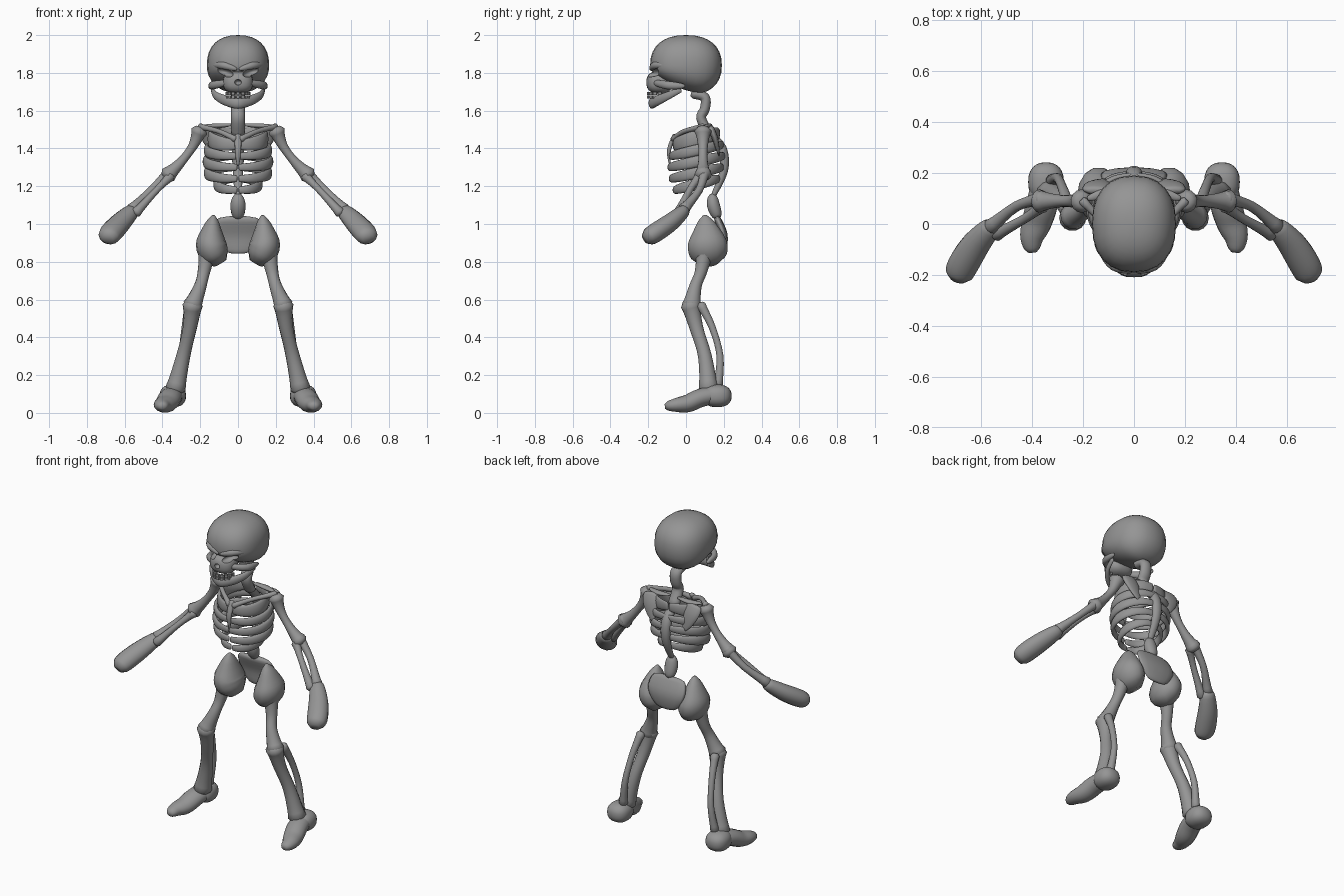
import bpy
import bmesh
from math import sin, cos, pi, radians
from mathutils import Vector, Matrix

default_cube = bpy.data.objects.get("Cube")
if default_cube:
    bpy.data.objects.remove(default_cube, do_unlink=True)

# One plain material for every bone
bone_grey = bpy.data.materials.new("bone_grey")
bone_grey.use_nodes = True
bone_grey.diffuse_color = (0.3, 0.3, 0.3, 1)
shader = bone_grey.node_tree.nodes["Principled BSDF"]
shader.inputs["Base Color"].default_value = bone_grey.diffuse_color

X, Y, Z = Vector((1, 0, 0)), Vector((0, 1, 0)), Vector((0, 0, 1))


def finish(bm, name, smooth=True):
    """Turn a bmesh into a named, shaded object."""
    bmesh.ops.recalc_face_normals(bm, faces=bm.faces)
    for face in bm.faces:
        face.smooth = smooth
    mesh = bpy.data.meshes.new(name)
    bm.to_mesh(mesh)
    bm.free()
    mesh.materials.append(bone_grey)
    obj = bpy.data.objects.new(name, mesh)
    bpy.context.collection.objects.link(obj)
    return obj


def knobby(end, middle, flat=1):
    """Bone thickness: wide at both ends, slender between them."""
    def radii(t):
        radius = middle + (end - middle) * (2 * t - 1) ** 2
        return radius, radius * flat
    return radii


def swell(width, depth, start=.15, end=.85):
    """Bone thickness: part of a sine arch from start to end."""
    def radii(t):
        arch = sin(pi * (start + (end - start) * t))
        return width * arch, depth * arch
    return radii


def smooth_path(points, steps=4):
    """Catmull-Rom curve through the points."""
    points = [Vector(p) for p in points]
    ends = [points[0]] + points + [points[-1]]
    path = []
    for a, b, c, d in zip(ends, ends[1:], ends[2:], ends[3:]):
        for i in range(steps):
            t = i / steps
            path.append(b + (c - a) * (t / 2)
                        + (a * 2 - b * 5 + c * 4 - d) * (t * t / 2)
                        + (b * 3 - a - c * 3 + d) * (t ** 3 / 2))
    return path + [points[-1]]


def loft(name, points, radii, ref=X, side=1, sides=14):
    """Elliptical tube with rounded ends; the first radius lies along ref."""
    path = smooth_path(points)
    last = len(path) - 1
    rings = []
    for i, point in enumerate(path):
        tangent = (path[min(i + 1, last)] - path[max(i - 1, 0)]).normalized()
        u = (ref - tangent * ref.dot(tangent)).normalized()
        v = tangent.cross(u)
        ru, rv = radii(i / last)
        cap = tangent * min(ru, rv) / 2
        if i == 0:
            rings.append((point - cap, u * ru * .6, v * rv * .6))
        rings.append((point, u * ru, v * rv))
        if i == last:
            rings.append((point + cap, u * ru * .6, v * rv * .6))
    bm = bmesh.new()
    loops = []
    for center, u, v in rings:
        angles = [2 * pi * k / sides for k in range(sides)]
        corners = [center + u * cos(a) + v * sin(a) for a in angles]
        loops.append([bm.verts.new((c.x * side, c.y, c.z)) for c in corners])
    for low, high in zip(loops, loops[1:]):
        for k in range(sides):
            bm.faces.new((low[k - 1], low[k], high[k], high[k - 1]))
    bm.faces.new(loops[0])
    bm.faces.new(loops[-1])
    return finish(bm, name)


def pair(name, points, radii, ref=X):
    for prefix, side in (("left_", 1), ("right_", -1)):
        loft(prefix + name, points, radii, ref, side)


def ellipsoid(name, center, size, tilt=0, power=1, lift=0):
    """Rounded mass; power below one squares it, lift raises its lower front."""
    bm = bmesh.new()
    bmesh.ops.create_uvsphere(bm, u_segments=24, v_segments=16, radius=1)
    for vert in bm.verts:
        for axis in range(3):
            value = vert.co[axis]
            vert.co[axis] = abs(value) ** power * (1 if value > 0 else -1)
        if vert.co.z < 0:
            vert.co.z *= 1 - lift * max(0, .5 - vert.co.y)
    matrix = (Matrix.Translation(center) @ Matrix.Rotation(tilt, 4, "Y")
              @ Matrix.Diagonal((*size, 1)))
    bmesh.ops.transform(bm, matrix=matrix, verts=bm.verts)
    return finish(bm, name)


def carve(target, cutters):
    bpy.context.view_layer.objects.active = target
    for cutter in cutters:
        cutter.hide_render = True
        hollow = target.modifiers.new("hollow", "BOOLEAN")
        hollow.operation, hollow.solver, hollow.object = "DIFFERENCE", "EXACT", cutter
        bpy.ops.object.modifier_apply(modifier=hollow.name)
    bpy.ops.object.select_all(action="DESELECT")
    target.select_set(True)
    bpy.ops.object.shade_smooth_by_angle(angle=radians(40))


# Skull with carved eye sockets and nose
cranium = ellipsoid("cranium", (0, 0, 1.84), (.165, .19, .16), power=.86, lift=.35)
upper_jaw = ellipsoid("upper_jaw", (0, -.14, 1.75), (.08, .07, .06), power=.8)
holes = [ellipsoid("socket_cutter", (s * .075, -.2, 1.805), (.052, .07, .024), tilt=-s * .3)
         for s in (1, -1)]
holes.append(ellipsoid("nose_cutter", (0, -.21, 1.75), (.018, .03, .015)))
carve(cranium, holes)
carve(upper_jaw, holes)
for hole in holes:
    bpy.data.objects.remove(hole, do_unlink=True)
pair("brow", [(.13, -.11, 1.84), (.08, -.165, 1.84), (.01, -.185, 1.82)],
     swell(.02, .018), Z)
pair("cheekbone", [(.145, -.01, 1.73), (.13, -.1, 1.735), (.05, -.175, 1.75)],
     swell(.022, .018), Z)

# Lower jaw horseshoe, narrowing from the hinges to the chin
arc = [k * pi / 8 for k in range(-4, 5)]
loft("lower_jaw", [(.135 * sin(a) * abs(sin(a)) ** .4, -.03 - .15 * cos(a), 1.71 - .07 * cos(a))
                   for a in arc], swell(.03, .018), Z)

# Teeth set around the jaw arc
for row_name, height in (("upper", 1.69), ("lower", 1.672)):
    bm = bmesh.new()
    for angle in arc:
        spot = Vector((sin(angle) * .06, -.14 - cos(angle) * .06, height))
        matrix = (Matrix.Translation(spot) @ Matrix.Rotation(angle, 4, "Z")
                  @ Matrix.Diagonal((.018, .014, .016, 1)))
        bmesh.ops.create_cube(bm, size=1, matrix=matrix)
    finish(bm, row_name + "_teeth", smooth=False)

# Spine
loft("neck", [(0, .04, 1.69), (0, .1, 1.67), (0, .1, 1.61), (0, .08, 1.56), (0, .12, 1.48)],
     knobby(.036, .036, flat=.75))
loft("backbone", [(0, .12, 1.48), (0, .19, 1.4), (0, .2, 1.28), (0, .14, 1.14)],
     swell(.032, .026, .3, .85))
loft("lower_backbone", [(0, .14, 1.15), (0, .145, 1.1), (0, .165, 1.04)],
     swell(.04, .035, .2, .75))

# Rib cage: barrel-shaped flat bands that slope down towards the front
for n in range(5):
    bulge = sin(pi * (n + 1) / 6)
    width = .165 * bulge ** .25 - (.03 if n == 4 else 0)
    depth = .09 + .055 * bulge
    height = 1.45 - .06 * n
    hoop = [k * pi / 8 for k in range(9)]
    pair("rib_%d" % (n + 1),
         [(width * sin(a) + .008, .055 + depth * cos(a), height + .03 * cos(a)) for a in hoop],
         swell(.045 if n == 0 else .03, .014, .2, .8), Z)
loft("breastbone", [(0, -.06, 1.47), (0, -.09, 1.39), (0, -.085, 1.31)],
     swell(.018, .012, .4, .9))

# Shoulders
pair("collarbone", [(.015, -.065, 1.45), (.1, -.01, 1.49), (.2, .09, 1.515)],
     knobby(.018, .013), Z)
pair("shoulder_ridge", [(.03, .12, 1.525), (.11, .12, 1.52), (.18, .1, 1.52)],
     swell(.012, .02), Z)
pair("shoulder_blade", [(.15, .13, 1.51), (.14, .155, 1.45), (.11, .175, 1.36)],
     swell(.055, .018, .35, .95))

# Arms: upper bone, paired forearm bones, mitten hand
pair("upper_arm", [(.205, .09, 1.49), (.24, .09, 1.41), (.3, .09, 1.33), (.37, .09, 1.26)],
     knobby(.046, .023), Y)
pair("outer_forearm", [(.36, .1, 1.28), (.46, .07, 1.18), (.56, -.01, 1.08)],
     knobby(.032, .02), Y)
pair("inner_forearm", [(.36, .07, 1.25), (.43, .02, 1.18), (.54, -.04, 1.06)],
     knobby(.028, .018), Y)
pair("hand", [(.56, -.01, 1.07), (.62, -.08, 1.01), (.67, -.16, .955), (.685, -.2, .93)],
     swell(.062, .052, .22, .68))

# Pelvis: curved tail plate and two hip lobes
loft("sacrum", [(0, .165, 1.03), (0, .2, .94), (0, .2, .85)], swell(.13, .022, .3, .85))
pair("hip", [(.13, .1, 1.04), (.14, .11, .95), (.14, .115, .88), (.11, .12, .82)],
     swell(.082, .108, .05, .72))

# Legs: thigh, shin, calf bone behind it
pair("thigh", [(.16, .1, .86), (.18, .08, .75), (.2, .05, .67), (.24, .03, .57)],
     knobby(.052, .031))
pair("shin", [(.24, .025, .57), (.255, .055, .45), (.29, .1, .3), (.33, .12, .13)],
     knobby(.054, .035))
pair("calf_bone", [(.26, .08, .57), (.28, .14, .45), (.3, .18, .3), (.32, .17, .15)],
     knobby(.026, .018))

# Feet
pair("foot", [(.34, .18, .1), (.36, .08, .08), (.38, .01, .05), (.4, -.05, .042), (.4, -.1, .036)],
     swell(.062, .05, .35, .85))
for prefix, s in (("left_", 1), ("right_", -1)):
    ellipsoid(prefix + "heel", (s * .345, .165, .09), (.07, .077, .06), power=.85)
